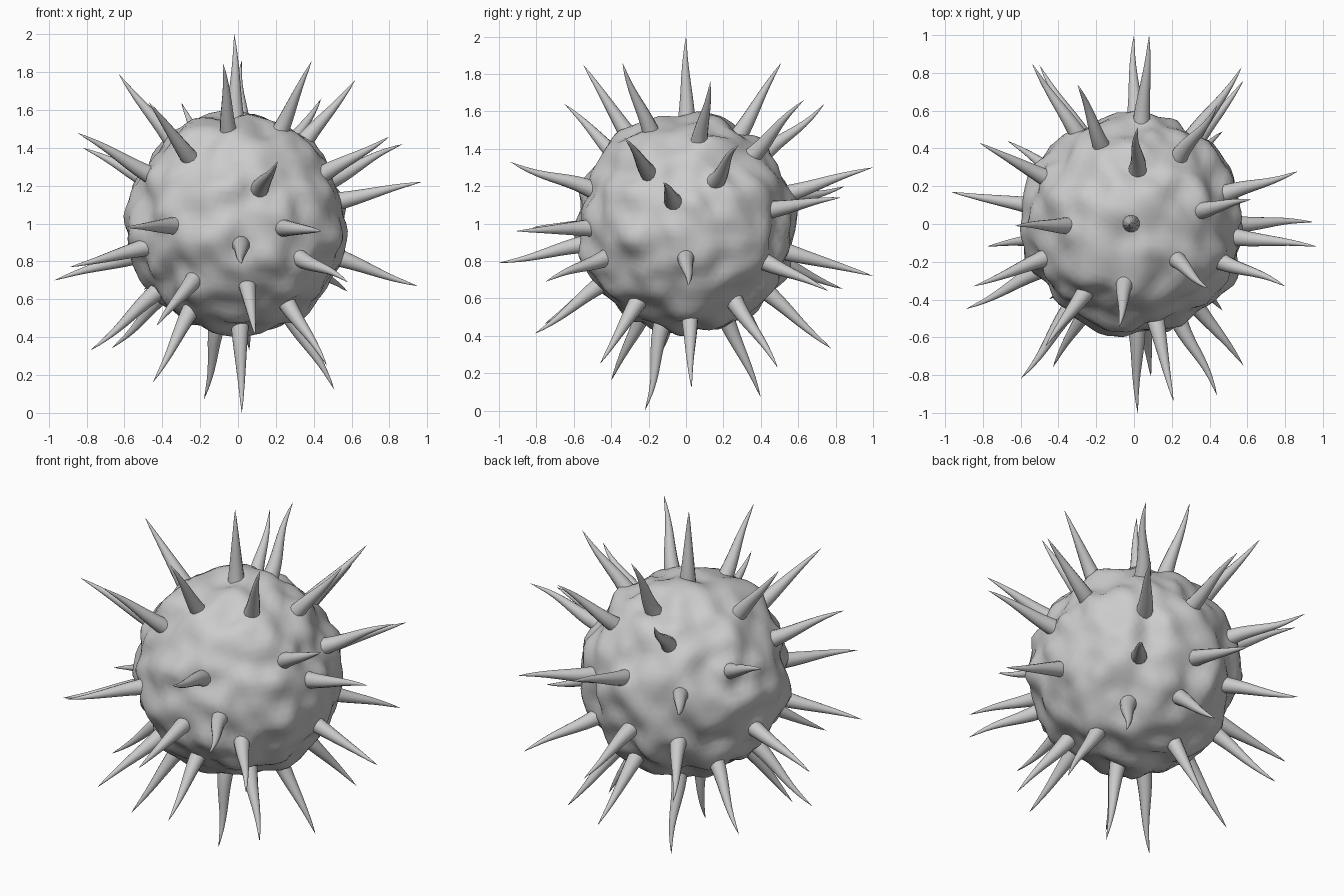
import bpy, bmesh, math, random
from mathutils import Vector, noise

if "Cube" in bpy.data.objects:
    bpy.data.objects.remove(bpy.data.objects["Cube"])

random.seed(4)
C = Vector((0, 0, 1))


def finish(bm, name):
    bmesh.ops.recalc_face_normals(bm, faces=bm.faces)
    me = bpy.data.meshes.new(name)
    bm.to_mesh(me)
    bm.free()
    for p in me.polygons:
        p.use_smooth = True
    ob = bpy.data.objects.new(name, me)
    bpy.context.collection.objects.link(ob)
    return ob


# lumpy round body
bm = bmesh.new()
bmesh.ops.create_icosphere(bm, subdivisions=5, radius=1)
for v in bm.verts:
    d = v.co.normalized()
    r = 0.58 + 0.035 * noise.noise(d * 2.6 + Vector((3.1, 1.7, 0.4)))
    r += 0.04 * noise.noise(d * 4.5 + Vector((7.3, 2.2, 5.1)))
    v.co = C + d * r
finish(bm, "body")

# spike tips, grouped from the top to the bottom of the ball
tips = [
    (-.02, 0, 2), (-.08, -.55, 1.85), (.39, -.34, 1.86), (.02, .51, 1.86),
    (-.63, -.01, 1.79), (.62, .13, 1.76),
    (-.47, -.65, 1.64), (.44, .63, 1.66), (-.3, .74, 1.64),
    (-.85, -.33, 1.48), (.8, -.33, 1.46), (.87, .28, 1.42), (-.82, .43, 1.4),
    (.21, -.94, 1.33), (.08, 1, 1.3), (.97, -.12, 1.22), (-.54, .85, 1.2),
    (.57, .83, 1.14), (-.6, -.82, .98), (.44, -.91, .96),
    (.02, -1, .79), (-.89, -.45, .77), (0, 1, .72), (-.97, .17, .7),
    (.58, -.75, .69), (.95, .01, .67), (.58, .76, .64), (-.5, .84, .65),
    (-.43, -.76, .46), (.09, -.81, .41), (-.67, .44, .34), (-.78, -.12, .33),
    (.06, .78, .33), (.47, -.46, .25), (.47, .49, .23),
    (-.45, -.4, .16), (.51, .03, .12), (-.18, .4, .07), (.02, -.22, 0),
]


# slightly wavy tapered spike from inside the body to its tip
def add_spike(bm, tip, sides=12, rings=10):
    tip = Vector(tip)
    axis = (tip - C).normalized()
    base = C + axis * 0.48
    u = axis.orthogonal().normalized()
    w = axis.cross(u)
    a = random.uniform(0, 2 * math.pi)
    bend = u * math.cos(a) + w * math.sin(a)
    amp = random.uniform(0.004, 0.012)
    loops = []
    for i in range(rings):
        t = i / rings
        c = base.lerp(tip, t) + bend * amp * math.sin(2 * math.pi * t)
        r = 0.054 * (1 - t) + 0.002
        loops.append([bm.verts.new(c + (u * math.cos(k) + w * math.sin(k)) * r)
                      for k in (2 * math.pi * j / sides for j in range(sides))])
    end = bm.verts.new(tip)
    for p, q in zip(loops, loops[1:]):
        for j in range(sides):
            n = (j + 1) % sides
            bm.faces.new((p[j], p[n], q[n], q[j]))
    for j in range(sides):
        bm.faces.new((loops[-1][j], loops[-1][(j + 1) % sides], end))
    bm.faces.new(loops[0][::-1])


bm = bmesh.new()
for t in tips:
    add_spike(bm, t)
finish(bm, "spikes")
